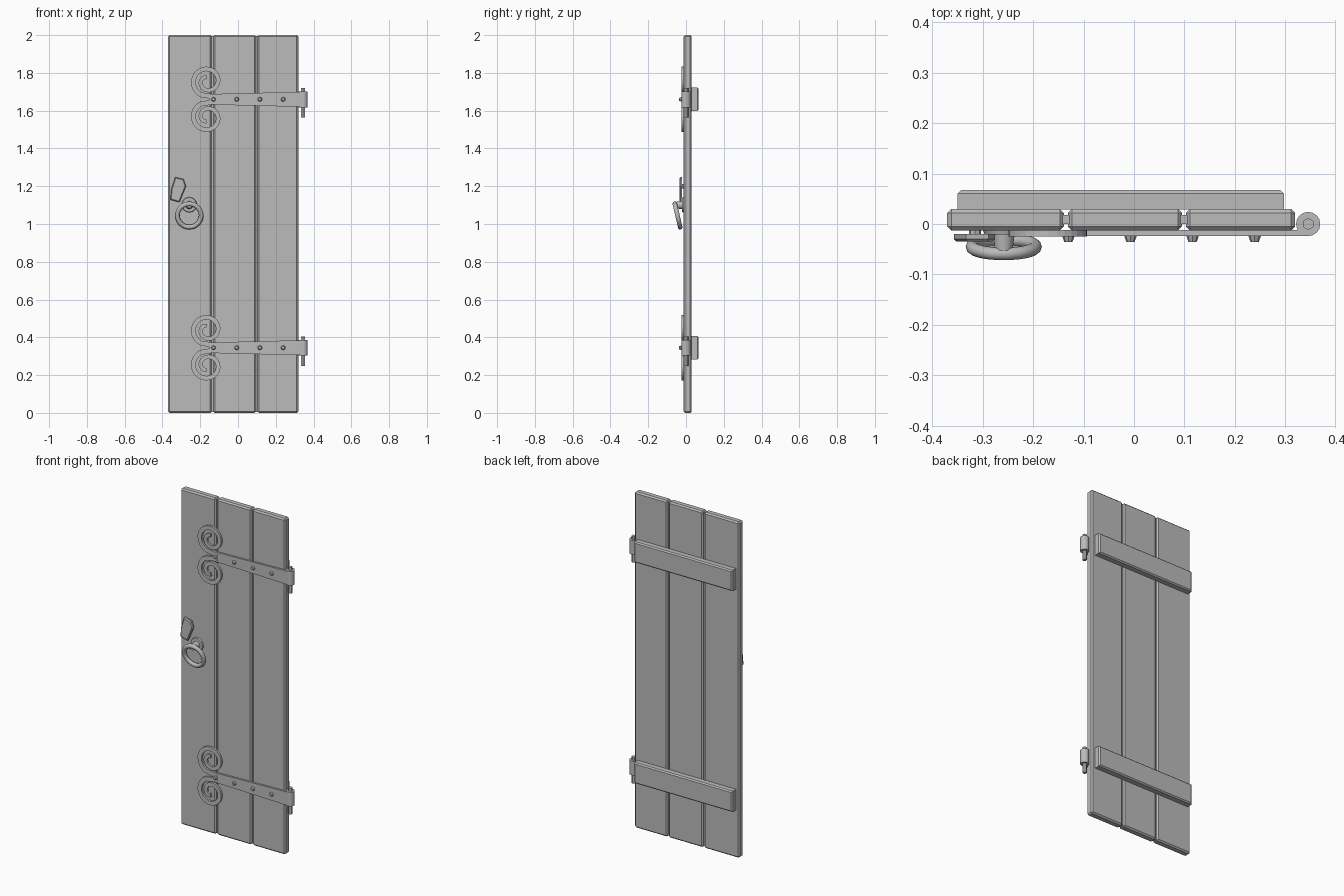
import bpy, bmesh, math
from mathutils import Vector, Matrix

if "Cube" in bpy.data.objects:
    bpy.data.objects.remove(bpy.data.objects["Cube"])

GREY = (0.5, 0.5, 0.5, 1)
mat = bpy.data.materials.new("plain grey")
mat.use_nodes = True
mat.diffuse_color = GREY
mat.node_tree.nodes["Principled BSDF"].inputs["Base Color"].default_value = GREY


def finish(name, bm, smooth=False):
    bmesh.ops.recalc_face_normals(bm, faces=bm.faces)
    mesh = bpy.data.meshes.new(name)
    bm.to_mesh(mesh)
    bm.free()
    mesh.materials.append(mat)
    ob = bpy.data.objects.new(name, mesh)
    bpy.context.collection.objects.link(ob)
    if smooth:
        bpy.ops.object.select_all(action='DESELECT')
        ob.select_set(True)
        bpy.context.view_layer.objects.active = ob
        bpy.ops.object.shade_smooth_by_angle(angle=math.radians(40))
    return ob


def box(name, lo, hi, chamfer=0.0, back_only=False):
    lo, hi = Vector(lo), Vector(hi)
    bm = bmesh.new()
    bmesh.ops.create_cube(bm, size=1)
    for v in bm.verts:
        v.co = (lo + hi) / 2 + v.co * (hi - lo)
    if chamfer:
        edges = [e for e in bm.edges
                 if not back_only or all(v.co.y > hi.y - 1e-5 for v in e.verts)]
        bmesh.ops.bevel(bm, geom=edges, offset=chamfer, segments=1, affect='EDGES')
    return finish(name, bm)


def plate(name, outline, front, back, chamfer=0.0):
    """Flat outline in x and z, given thickness along y."""
    bm = bmesh.new()
    face = bm.faces.new([bm.verts.new((x, front, z)) for x, z in outline])
    rim = list(face.edges)
    ext = bmesh.ops.extrude_face_region(bm, geom=[face], use_keep_orig=True)
    for v in ext["geom"]:
        if isinstance(v, bmesh.types.BMVert):
            v.co.y = back
    if chamfer:
        bmesh.ops.recalc_face_normals(bm, faces=bm.faces)
        bmesh.ops.bevel(bm, geom=rim, offset=chamfer, segments=1, affect='EDGES')
    return finish(name, bm)


def cone(name, centre, r1, r2, depth, sides, facing_front=False, smooth=True):
    bm = bmesh.new()
    m = Matrix.Translation(centre)
    if facing_front:
        m = m @ Matrix.Rotation(math.pi / 2, 4, 'X')
    bmesh.ops.create_cone(bm, cap_ends=True, segments=sides, radius1=r1,
                          radius2=r2, depth=depth, matrix=m)
    return finish(name, bm, smooth)


def scroll(name, z, side):
    """Flat band that leaves the strap and curls inwards."""
    centre, steps = Vector((-0.163, 0.095)), 44
    path = [Vector((-0.12, 0.012))]
    for i in range(steps + 1):
        t = i / steps
        a = math.radians(-115 - 510 * t)
        r = 0.078 - 0.014 * min(t / 0.35, 1) - 0.043 * max(0, (t - 0.35) / 0.65) ** 1.2
        path.append(centre + r * Vector((math.cos(a), math.sin(a))))
    bm = bmesh.new()
    rings = []
    for i, p in enumerate(path):
        d = (path[min(i + 1, len(path) - 1)] - path[max(i - 1, 0)]).normalized()
        n = Vector((-d.y, d.x)) * (0.013 - 0.003 * i / len(path))
        ring = []
        for q, y in ((p + n, -0.025), (p - n, -0.025), (p - n, -0.012), (p + n, -0.012)):
            ring.append(bm.verts.new((q.x, y, z + side * q.y)))
        rings.append(ring)
    for a, b in zip(rings, rings[1:]):
        for k in range(4):
            bm.faces.new((a[k], a[k - 1], b[k - 1], b[k]))
    bm.faces.new(rings[0])
    bm.faces.new(rings[-1])
    finish(name, bm)


# Planks, with thin tongues closing the joints
planks = {"right_plank": (-0.37, -0.139), "middle_plank": (-0.131, 0.095),
          "left_plank": (0.103, 0.319)}
for name, (x0, x1) in planks.items():
    box(name, (x0, -0.013, 0), (x1, 0.03, 2), 0.008)
for name, x in (("right_tongue", -0.135), ("left_tongue", 0.099)):
    box(name, (x - 0.01, 0.0, 0.005), (x + 0.01, 0.018, 1.995))

# Battens and hinges
for level, z in (("lower", 0.345), ("upper", 1.66)):
    box(level + "_batten", (-0.35, 0.029, z - 0.062), (0.297, 0.067, z + 0.062), 0.007, True)
    plate(level + "_strap", [(-0.15, z - 0.028), (0.345, z - 0.04),
                             (0.345, z + 0.04), (-0.15, z + 0.028)], -0.024, -0.012)
    for part, side in (("top", 1), ("bottom", -1)):
        scroll(f"{level}_{part}_scroll", z, side)
    for i in range(4):
        cone(f"{level}_rivet_{i + 1}", (-0.13 + 0.123 * i, -0.029, z),
             0.013, 0.008, 0.014, 8, True)
    cone(level + "_hinge_barrel", (0.345, 0, z), 0.024, 0.024, 0.084, 16)
    cone(level + "_hinge_pin", (0.345, 0, z - 0.018), 0.012, 0.012, 0.156, 6, smooth=False)

# Keyhole cover, hung askew on a small pivot
plate("keyhole_cover", [(-0.333, 1.248), (-0.288, 1.238), (-0.275, 1.2),
                        (-0.31, 1.115), (-0.357, 1.128), (-0.355, 1.18)],
      -0.035, -0.02, 0.005)
cone("keyhole_pivot", (-0.315, -0.017, 1.2), 0.012, 0.012, 0.01, 8, True)

# Ring handle
cone("handle_rose", (-0.258, -0.016, 1.102), 0.041, 0.038, 0.009, 16, True)
cone("handle_post", (-0.258, -0.04, 1.1), 0.022, 0.016, 0.046, 12, True)
bpy.ops.mesh.primitive_torus_add(major_radius=0.063, minor_radius=0.0125,
                                 major_segments=32, minor_segments=10,
                                 location=(-0.258, -0.045, 1.045),
                                 rotation=(math.radians(90 + 13), 0, 0))
ring = bpy.context.object
ring.name = "handle_ring"
ring.data.materials.append(mat)
bpy.ops.object.shade_smooth_by_angle(angle=math.radians(40))
